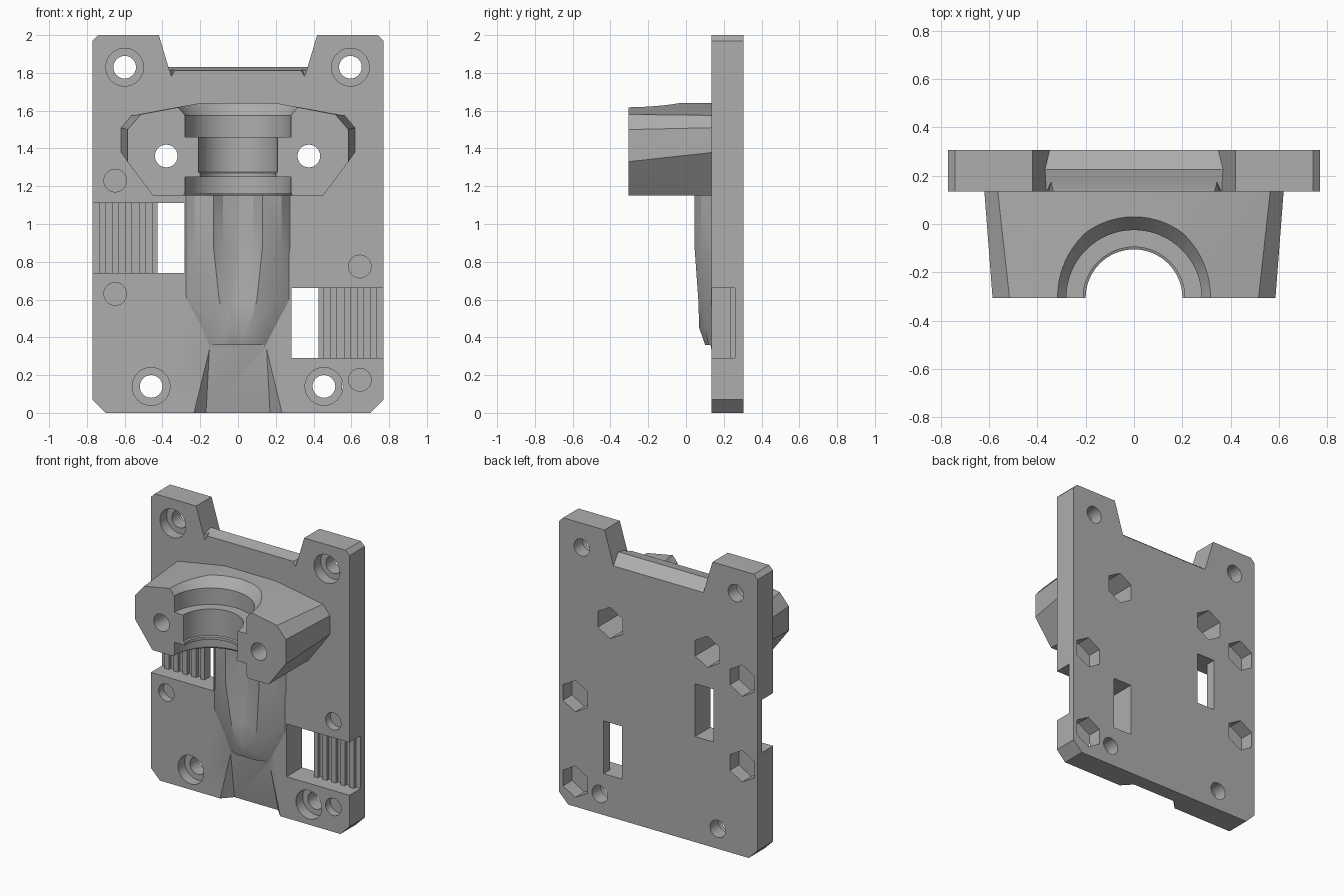
import bpy, bmesh, math
from mathutils import Matrix

if "Cube" in bpy.data.objects:
    bpy.data.objects.remove(bpy.data.objects["Cube"])

FRONT, BACK = 0.135, 0.305

grey = bpy.data.materials.new("plain grey")
grey.use_nodes = True
grey.diffuse_color = (0.42, 0.42, 0.42, 1)
grey.node_tree.nodes["Principled BSDF"].inputs["Base Color"].default_value = grey.diffuse_color


def finish(name, bm):
    bmesh.ops.recalc_face_normals(bm, faces=bm.faces[:])
    mesh = bpy.data.meshes.new(name)
    bm.to_mesh(mesh)
    bm.free()
    ob = bpy.data.objects.new(name, mesh)
    bpy.context.collection.objects.link(ob)
    mesh.materials.append(grey)
    return ob


def hull(name, points):
    bm = bmesh.new()
    for p in points:
        bm.verts.new(p)
    bmesh.ops.convex_hull(bm, input=bm.verts[:])
    return finish(name, bm)


def box(name, x0, x1, y0, y1, z0, z1):
    return hull(name, [(x, y, z) for x in (x0, x1) for y in (y0, y1) for z in (z0, z1)])


def loft(name, rings):
    bm = bmesh.new()
    rows = [[bm.verts.new(p) for p in ring] for ring in rings]
    n = len(rows[0])
    for a, b in zip(rows, rows[1:]):
        for i in range(n):
            j = (i + 1) % n
            bm.faces.new((a[i], a[j], b[j], b[i]))
    bm.faces.new(rows[0])
    bm.faces.new(rows[-1])
    return finish(name, bm)


def bore(name, x, z, r, y0, y1, sides=40):
    # straight hole along y; six sides give a point-up hexagon
    bm = bmesh.new()
    bmesh.ops.create_cone(bm, cap_ends=True, segments=sides, radius1=r, radius2=r, depth=y1 - y0,
                          matrix=Matrix.Translation((x, (y0 + y1) / 2, z)) @ Matrix.Rotation(math.pi / 2, 4, "X"))
    return finish(name, bm)


def combine(target, other, operation):
    mod = target.modifiers.new(other.name, "BOOLEAN")
    mod.object, mod.operation, mod.solver = other, operation, "EXACT"
    bpy.context.view_layer.objects.active = target
    bpy.ops.object.modifier_apply(modifier=mod.name)
    bpy.data.objects.remove(other)


# Base plate with clipped corners
outline = [(0.70, 0), (0.77, 0.07), (0.77, 1.97), (0.74, 2)]
plate = hull("carriage_plate", [(s * x, y, z) for s in (-1, 1) for y in (FRONT, BACK) for x, z in outline])

# Tapered clamp block
block_front = [(0.45, 1.15), (0.585, 1.33), (0.585, 1.5), (0.515, 1.58), (0.2, 1.64)]
block_back = [(0.45, 1.15), (0.62, 1.38), (0.62, 1.51), (0.565, 1.575), (0.2, 1.64)]
block = hull("clamp_block", [(s * x, y, z) for s in (-1, 1)
                             for y, side in ((-0.305, block_front), (0.15, block_back)) for x, z in side])
combine(plate, block, "UNION")

# Raised duct below the clamp, fading into the plate
upper = [(0.28, 0.14), (0.23, 0.08), (0.13, 0.045), (0.08, 0.09), (0, 0.11)]
sections = [
    (1.2, upper),
    (0.88, upper),
    (0.6, [(0.28, 0.14), (0.2, 0.1), (0.1, 0.065), (0.04, 0.08), (0, 0.09)]),
    (0.45, [(0.2, 0.14), (0.14, 0.1), (0.06, 0.07), (0.03, 0.07), (0, 0.075)]),
    (0.25, [(0.13, 0.15), (0.1, 0.14), (0.06, 0.14), (0.03, 0.14), (0, 0.14)]),
]
rings = []
for z, half in sections:
    row = half + [(-x, y) for x, y in half[-2::-1]]
    row += [(-half[0][0], 0.18), (half[0][0], 0.18)]
    rings.append([(x, y, z) for x, y in row])
combine(plate, loft("duct", rings), "UNION")

cutters = []

# Stepped round seat in the clamp
seat = [(0.29, 1.1), (0.29, 1.15), (0.28, 1.165), (0.28, 1.25), (0.2, 1.25), (0.2, 1.27), (0.21, 1.275),
        (0.21, 1.46), (0.28, 1.46), (0.28, 1.575), (0.335, 1.64), (0.335, 1.7)]
turn = [2 * math.pi * i / 64 for i in range(64)]
cutters.append(loft("seat", [[(r * math.cos(a), -0.305 + r * math.sin(a), z) for a in turn] for r, z in seat]))

# Notch in the top edge, with flared front corners
notch = [(0.1, 1.81), (0.155, 1.815), (0.225, 1.83), (0.32, 1.755), (0.32, 2.1), (0.1, 2.1)]
cutters.append(loft("notch", [[(s * (0.35 + 0.3 * (z - 1.77)), y, z) for y, z in notch] for s in (-1, 1)]))
for s in (-1, 1):
    cutters.append(hull("notch_flare", [(s * 0.425, 0.125, 2.02), (s * 0.355, 0.125, 1.77),
                                        (s * 0.32, 0.125, 1.83), (s * 0.34, 0.185, 1.83)]))

# Flared channel at the bottom
channel = [(0.24, 0.13, -0.01), (0.24, 0.02, -0.01), (0.17, 0.205, -0.01), (0.15, 0.13, 0.36), (0.15, 0.03, 0.36)]
cutters.append(hull("channel", [(s * x, y, z) for s in (-1, 1) for x, y, z in channel]))

# Belt slots: window, open pocket and toothed floor
for s, z0, z1 in ((-1, 0.74, 1.11), (1, 0.29, 0.66)):
    cutters.append(box("belt_window", s * 0.283, s * 0.425, 0.1, 0.35, z0, z1))
    cutters.append(box("belt_pocket", s * 0.42, s * 0.8, 0.1, 0.235, z0, z1))
    for i in range(5):
        x = 0.455 + 0.07 * i
        cutters.append(box("belt_groove", s * x, s * (x + 0.035), 0.2, 0.26, z0, z1))

# Countersunk corner holes
for x, z in ((-0.6, 1.83), (0.595, 1.83), (-0.46, 0.14), (0.455, 0.14)):
    cutters.append(bore("screw_hole", x, z, 0.06, 0.1, 0.35))
    cutters.append(bore("head_recess", x, z, 0.1, 0.05, 0.21))

# Clamp bolt holes with deep nut traps
for x in (-0.38, 0.375):
    cutters.append(bore("bolt_hole", x, 1.36, 0.06, -0.4, 0.4))
    cutters.append(bore("bolt_nut", x, 1.36, 0.11, 0, 0.4, 6))

# Blind holes with nut traps behind them
for x, z in ((-0.65, 1.23), (-0.65, 0.63), (0.645, 0.775), (0.645, 0.175)):
    cutters.append(bore("blind_hole", x, z, 0.06, 0.1, 0.19))
    cutters.append(bore("nut_trap", x, z, 0.11, 0.205, 0.4, 6))

for cutter in cutters:
    combine(plate, cutter, "DIFFERENCE")

bpy.ops.object.select_all(action="DESELECT")
plate.select_set(True)
bpy.context.view_layer.objects.active = plate
bpy.ops.object.shade_smooth_by_angle(angle=math.radians(25))
